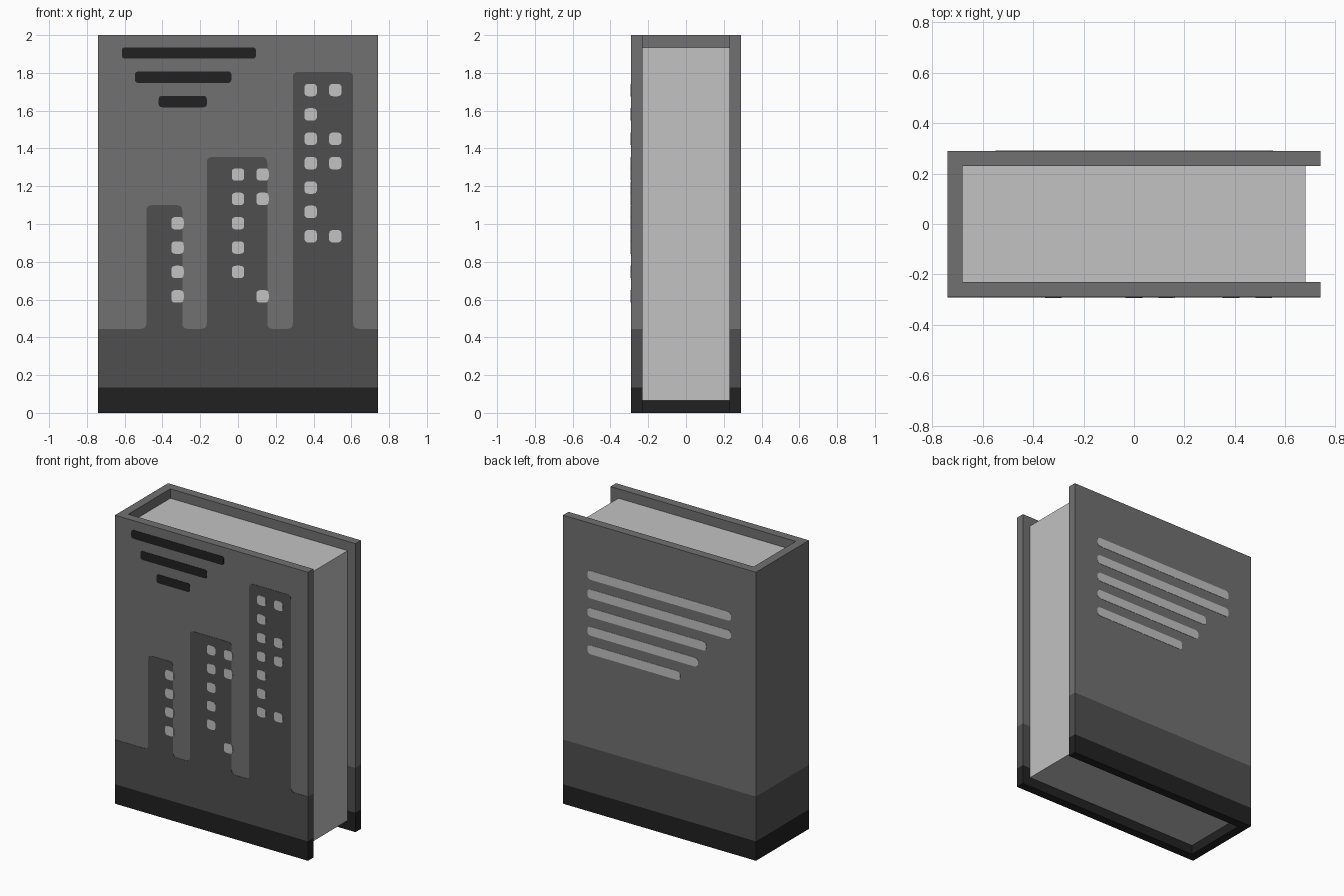
import bpy
import bmesh
from mathutils import Vector

if "Cube" in bpy.data.objects:
    bpy.data.objects.remove(bpy.data.objects["Cube"])

W, D, H = 0.74, 0.29, 2.0       # half width, half depth, height
T = 0.06                        # cover thickness
PLATE = 0.002                   # thickness of printed details


def material(name, v):
    m = bpy.data.materials.new(name)
    m.use_nodes = True
    m.diffuse_color = (v, v, v, 1)
    m.node_tree.nodes["Principled BSDF"].inputs["Base Color"].default_value = (v, v, v, 1)
    return m


COVER = material("cover grey", 0.165)
DARK = material("dark grey", 0.078)
BLACK = material("near black", 0.0155)
PAPER = material("pale grey", 0.54)


def finish(name, bm, mats):
    bmesh.ops.recalc_face_normals(bm, faces=bm.faces)
    mesh = bpy.data.meshes.new(name)
    bm.to_mesh(mesh)
    bm.free()
    for m in mats:
        mesh.materials.append(m)
    ob = bpy.data.objects.new(name, mesh)
    bpy.context.collection.objects.link(ob)
    return ob


def extrude(bm, points, offset):
    """Make a solid from a closed outline of 3D points."""
    face = bm.faces.new([bm.verts.new(p) for p in points])
    new = bmesh.ops.extrude_face_region(bm, geom=[face], use_keep_orig=True)["geom"]
    bmesh.ops.translate(bm, vec=offset, verts=[v for v in new if isinstance(v, bmesh.types.BMVert)])


def rounded(points, r, skip=(), steps=4):
    """Round the corners of a 2D outline, apart from the skipped ones."""
    out = []
    for i, p in enumerate(points):
        p = Vector(p)
        if i in skip:
            out.append(p)
            continue
        a = p + (Vector(points[i - 1]) - p).normalized() * r
        b = p + (Vector(points[(i + 1) % len(points)]) - p).normalized() * r
        for k in range(steps + 1):
            t = k / steps
            out.append(a * (1 - t) ** 2 + p * 2 * t * (1 - t) + b * t * t)
    return out


def plates(name, outlines, mat, y, dy):
    bm = bmesh.new()
    for o in outlines:
        extrude(bm, [(x, y, z) for x, z in o], (0, dy, 0))
    return finish(name, bm, [mat])


def bar(x0, x1, z, h, r):
    return rounded([(x0, z - h), (x1, z - h), (x1, z + h), (x0, z + h)], r)


# Cover: front board, spine and back board, banded by height
bm = bmesh.new()
profile = [(W, -D), (-W, -D), (-W, D), (W, D), (W, D - T), (T - W, D - T), (T - W, T - D), (W, T - D)]
extrude(bm, [(x, y, 0) for x, y in profile], (0, 0, H))
for z in (0.135, 0.445):
    bmesh.ops.bisect_plane(bm, geom=bm.verts[:] + bm.edges[:] + bm.faces[:],
                           plane_co=(0, 0, z), plane_no=(0, 0, 1))
for f in bm.faces:
    z = f.calc_center_median().z
    f.material_index = 2 if z < 0.135 else 1 if z < 0.445 else 0
finish("book_cover", bm, [COVER, DARK, BLACK])

# Page block
bm = bmesh.new()
bmesh.ops.create_cube(bm, size=1)
bmesh.ops.scale(bm, vec=(2 * (W - T), 2 * (D - T), 1.87), verts=bm.verts)
bmesh.ops.translate(bm, vec=(0, 0, 1), verts=bm.verts)
finish("page_block", bm, [PAPER])

# Skyline on the front board
outline = [(-W, 0.40), (-W, 0.445)]
for x0, x1, top in ((-0.485, -0.295, 1.10), (-0.165, 0.155, 1.355), (0.29, 0.61, 1.805)):
    outline += [(x0, 0.445), (x0, top), (x1, top), (x1, 0.445)]
outline += [(W, 0.445), (W, 0.40)]
n = len(outline)
plates("skyline", [rounded(outline, 0.03, skip=(0, 1, n - 2, n - 1))], DARK, -D, -PLATE)

# Lit windows: column position and the rows that are lit, counted from the ground
columns = {-0.32: (0, 1, 2, 3), 0.0: (1, 2, 3, 4, 5), 0.13: (0, 4, 5),
           0.385: range(7), 0.515: (0, 3, 4, 6)}
windows = []
for x, rows in columns.items():
    base = 0.935 if x > 0.3 else 0.617
    windows += [bar(x - 0.033, x + 0.033, base + 0.129 * r, 0.033, 0.022) for r in rows]
plates("windows", windows, PAPER, -D, -2 * PLATE)

# Title bars on the front board
plates("title_bars", [bar(x0, x1, z, 0.03, 0.018) for x0, x1, z in
                      ((-0.615, 0.095, 1.905), (-0.545, -0.035, 1.777), (-0.42, -0.165, 1.648))],
       BLACK, -D, -PLATE)

# Text lines on the back board
ends = (-0.55, -0.55, -0.36, -0.297, -0.16)
plates("back_lines", [bar(x, 0.552, 1.64 - 0.129 * i, 0.031, 0.027) for i, x in enumerate(ends)],
       PAPER, D, PLATE)
